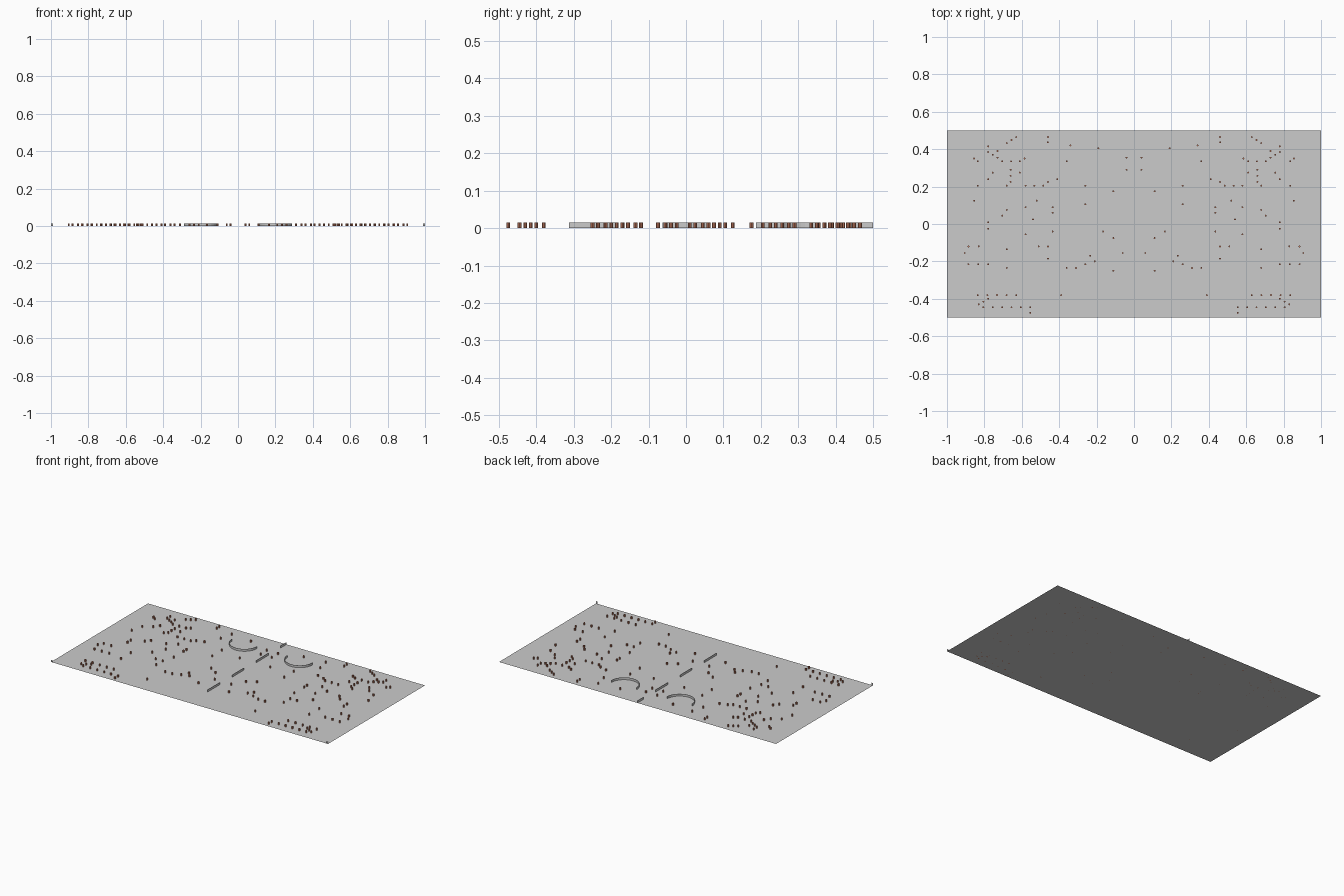
import bpy, bmesh, math
from mathutils import Matrix

if "Cube" in bpy.data.objects:
    bpy.data.objects.remove(bpy.data.objects["Cube"])

H = 0.015        # height of pins and strips
PIN_R = 0.005


def finish(name, bm, mat=None):
    me = bpy.data.meshes.new(name)
    bm.to_mesh(me)
    bm.free()
    ob = bpy.data.objects.new(name, me)
    bpy.context.collection.objects.link(ob)
    if mat:
        me.materials.append(mat)
    return ob


def strip(name, path):
    """Thin upright strip following a path on the board."""
    bm = bmesh.new()
    lo = [bm.verts.new((x, y, 0)) for x, y in path]
    hi = [bm.verts.new((x, y, H)) for x, y in path]
    for i in range(len(path) - 1):
        bm.faces.new((lo[i], lo[i + 1], hi[i + 1], hi[i]))
    return finish(name, bm)


def run(x0, y0, x1, y1, n):
    """n evenly spaced points from one end to the other."""
    return [(x0 + (x1 - x0) * i / (n - 1), y0 + (y1 - y0) * i / (n - 1)) for i in range(n)]


# Board
bm = bmesh.new()
bm.faces.new([bm.verts.new(p) for p in ((-1, -.5, 0), (1, -.5, 0), (1, .5, 0), (-1, .5, 0))])
finish("board", bm)

# Dashed centre line
for i, (a, b) in enumerate(((-.3125, -.1875), (-.0625, .0625), (.1875, .3125), (.4375, .5))):
    strip(f"centre_dash_{i}", [(0, a), (0, b)])

# Half-round rails and the tabs at the front corners
for side, s in (("left", -1), ("right", 1)):
    strip(f"arc_rail_{side}", [(s * .2 + .09 * math.cos(math.pi * (1 + k / 24)),
                                .352 + .09 * math.sin(math.pi * (1 + k / 24))) for k in range(25)])
    strip(f"corner_tab_{side}", [(s * .99, -.5), (s, -.5)])

# Pin positions on the right half: regular runs first
pts = []
for r in ((.63, .465, .68, .433, 3), (.46, .465, .46, .437, 2), (.855, .35, .835, .335, 2),
          (.705, .335, .61, .335, 3), (.66, .29, .66, .225, 3), (.58, .205, .485, .205, 3),
          (.435, .09, .435, .06, 2), (.78, .01, .78, -.025, 2), (.04, .355, .04, .29, 2),
          (.885, -.215, .78, -.215, 3), (.835, -.38, .63, -.38, 5),
          (.805, -.445, .555, -.445, 6), (.83, -.43, .78, -.40, 3)):
    pts += run(*r)

# Scattered pins
pts += [(.78, .415), (.34, .42), (.19, .405), (.73, .39), (.78, .385), (.755, .37),
        (.73, .355), (.585, .35), (.36, .335), (.755, .275), (.61, .275), (.78, .24),
        (.41, .24), (.46, .225), (.68, .205), (.835, .205), (.26, .205), (.11, .175),
        (.855, .125), (.52, .125), (.26, .105), (.58, .09), (.68, .075), (.705, .045),
        (.54, .025), (.435, -.04), (.165, -.04), (.58, -.055), (.11, -.075), (.885, -.12),
        (.83, -.12), (.68, -.135), (.51, -.12), (.46, -.12), (.46, -.185), (.905, -.155),
        (.06, -.155), (.235, -.17), (.21, -.2), (.68, -.235), (.36, -.235), (.31, -.235),
        (.26, -.215), (.11, -.25), (.39, -.38), (.555, -.475)]

# Pins, mirrored to both halves
red = bpy.data.materials.new("pin_red")
red.diffuse_color = (.55, .2, .12, 1)
red.use_nodes = True
red.node_tree.nodes["Principled BSDF"].inputs["Base Color"].default_value = red.diffuse_color
for side, s in (("left", -1), ("right", 1)):
    bm = bmesh.new()
    for x, y in pts:
        bmesh.ops.create_cone(bm, cap_ends=True, segments=8, radius1=PIN_R, radius2=PIN_R,
                              depth=H, matrix=Matrix.Translation((s * x, y, H / 2)))
    finish(f"pins_{side}", bm, red)
